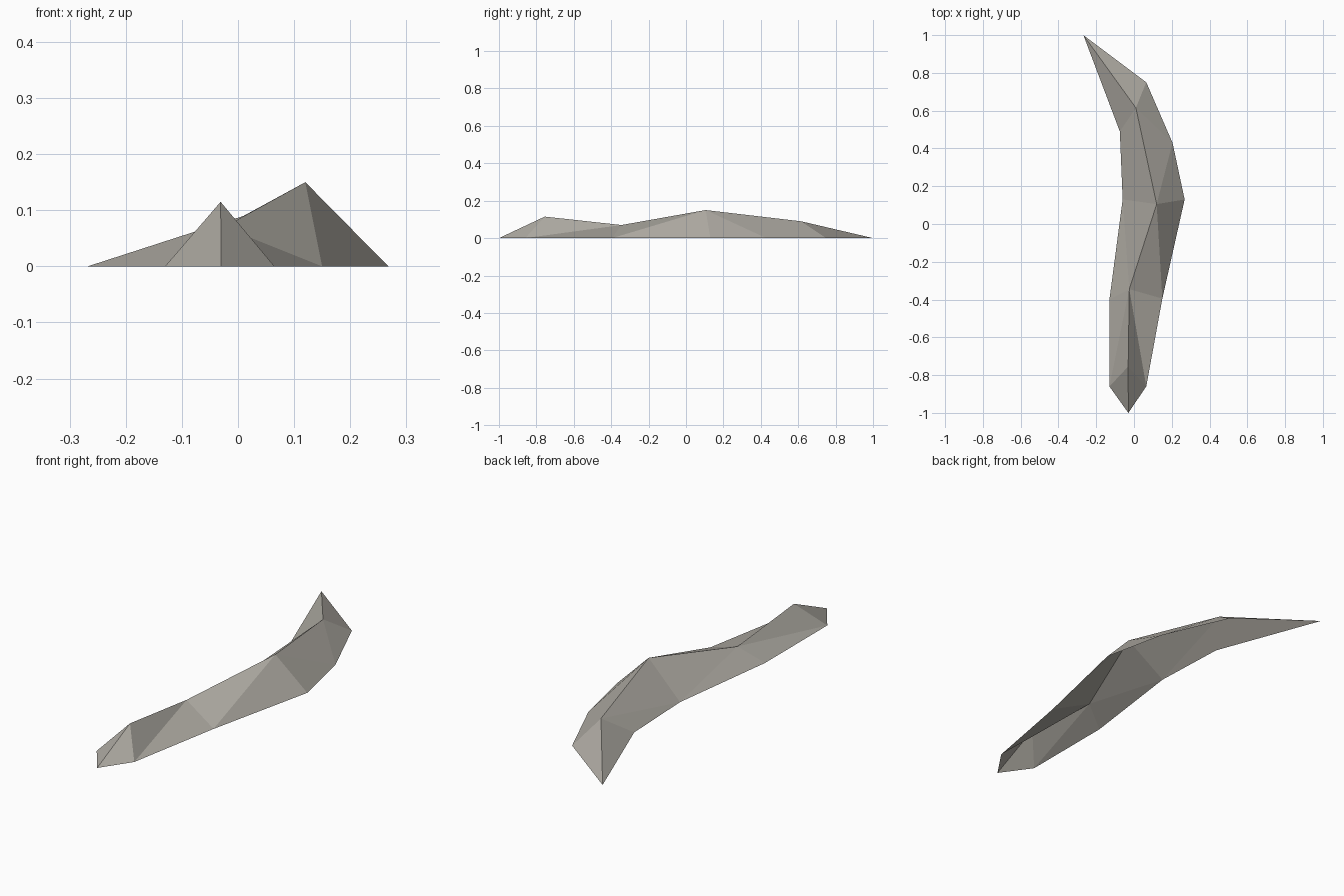
import bpy, bmesh

if "Cube" in bpy.data.objects:
    bpy.data.objects.remove(bpy.data.objects["Cube"])

# Low ridge of rock: a ground outline on each side and a crest between, open underneath
BACK, FRONT = (-0.268, 1.0, 0), (-0.03, -1.0, 0)
crest = [(0.01, 0.615, 0.09), (0.12, 0.105, 0.15), (-0.025, -0.345, 0.07), (-0.031, -0.755, 0.115)]
right_foot = [(0.065, 0.75), (0.204, 0.43), (0.268, 0.13), (0.15, -0.395), (0.065, -0.86)]
left_foot = [(-0.075, 0.49), (-0.06, 0.13), (-0.13, -0.40), (-0.13, -0.86)]

bm = bmesh.new()
top = [bm.verts.new(p) for p in (BACK, *crest, FRONT)]


def slope(points, steps, flip):
    """Zip the crest to a foot line: 'c' steps along the crest, 'f' along the foot."""
    foot = [bm.verts.new((x, y, 0)) for x, y in points]
    c = f = 0
    for s in steps:
        if s == 'c':
            tri = [top[c], foot[f], top[c + 1]]
            c += 1
        else:
            tri = [top[c], foot[f], foot[f + 1]]
            f += 1
        bm.faces.new(tri[::-1] if flip else tri)


slope(right_foot, "cfcffcfcc", True)
slope(left_foot, "cfccffcc", False)

# All faces point upward
for f in bm.faces:
    f.normal_update()
    if f.normal.z < 0:
        f.normal_flip()

mesh = bpy.data.meshes.new("rock_ridge")
bm.to_mesh(mesh)
bm.free()
ridge = bpy.data.objects.new("rock_ridge", mesh)
bpy.context.collection.objects.link(ridge)

stone = bpy.data.materials.new("warm grey stone")
stone.diffuse_color = (0.42, 0.40, 0.36, 1)
stone.use_nodes = True
stone.node_tree.nodes["Principled BSDF"].inputs["Base Color"].default_value = stone.diffuse_color
mesh.materials.append(stone)
